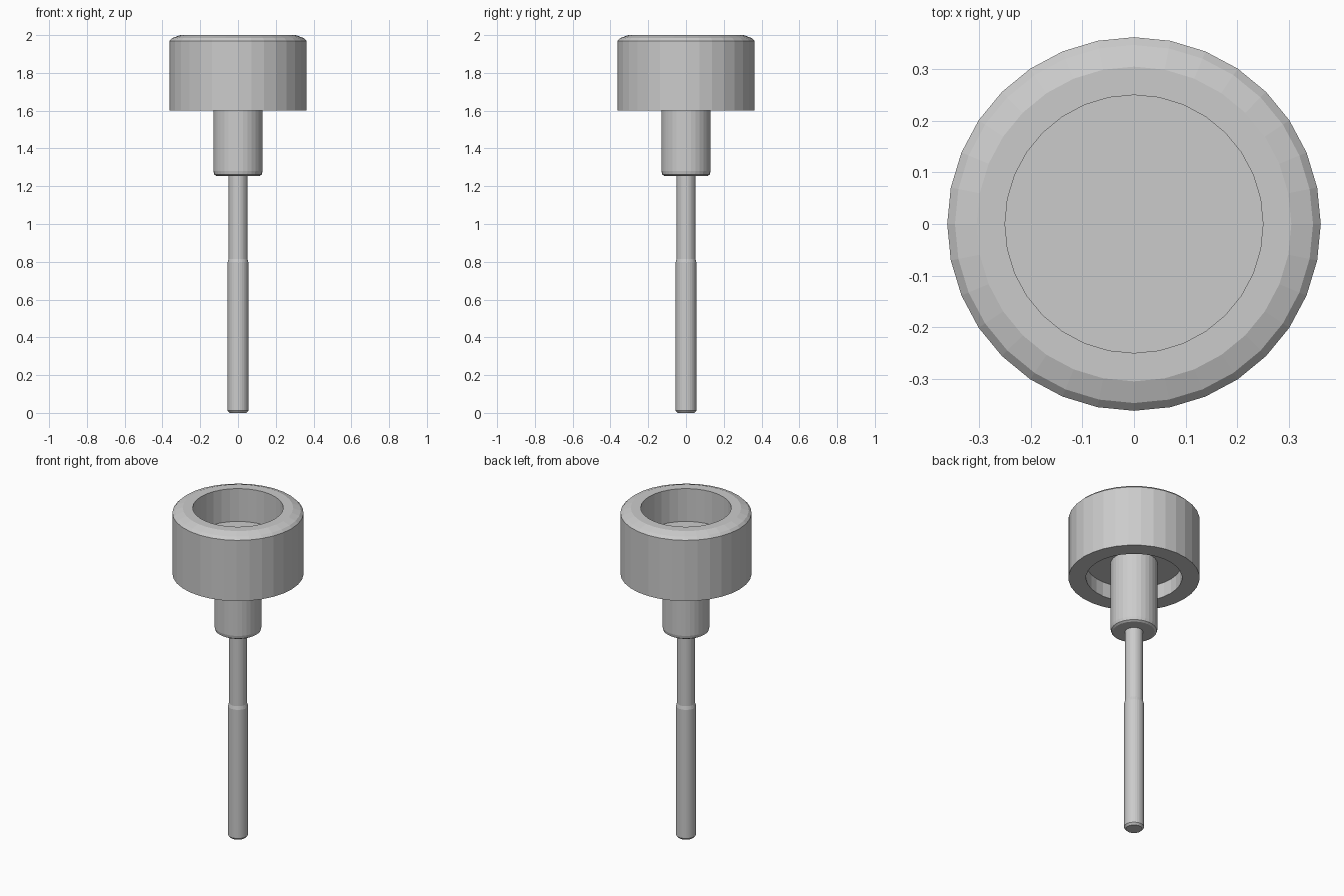
import bpy, bmesh, math

if "Cube" in bpy.data.objects:
    bpy.data.objects.remove(bpy.data.objects["Cube"])

SIDES = 32


def lathe(name, profile, closed=False):
    """Revolve (radius, z) points around z with flat faces."""
    bm = bmesh.new()
    rings = []
    for r, z in profile:
        if r == 0:
            rings.append([bm.verts.new((0, 0, z))] * SIDES)
        else:
            rings.append([bm.verts.new((r * math.cos(2 * math.pi * i / SIDES),
                                        r * math.sin(2 * math.pi * i / SIDES), z))
                          for i in range(SIDES)])
    pairs = list(zip(rings, rings[1:]))
    if closed:
        pairs.append((rings[-1], rings[0]))
    for a, b in pairs:
        for i in range(SIDES):
            j = (i + 1) % SIDES
            bm.faces.new(list(dict.fromkeys((a[i], a[j], b[j], b[i]))))
    bmesh.ops.recalc_face_normals(bm, faces=bm.faces)
    mesh = bpy.data.meshes.new(name)
    bm.to_mesh(mesh)
    bm.free()
    obj = bpy.data.objects.new(name, mesh)
    bpy.context.collection.objects.link(obj)
    return obj


# Hollow head: rounded rim, open cup above, shallow recess below
lathe("head", [(0, 1.69), (0.265, 1.69), (0.265, 1.6), (0.362, 1.6), (0.362, 1.97),
               (0.347, 1.985), (0.305, 2.0), (0.25, 2.0), (0.25, 1.8), (0, 1.8)])

# Collar under the head
lathe("collar", [(0, 1.255), (0.115, 1.255), (0.126, 1.262), (0.13, 1.28),
                 (0.13, 1.69), (0, 1.69)])

# Thin stem, slightly thicker in its lower part
lathe("stem", [(0, 0), (0.045, 0), (0.055, 0.012), (0.055, 0.795),
               (0.05, 0.815), (0.05, 1.255), (0, 1.255)])
